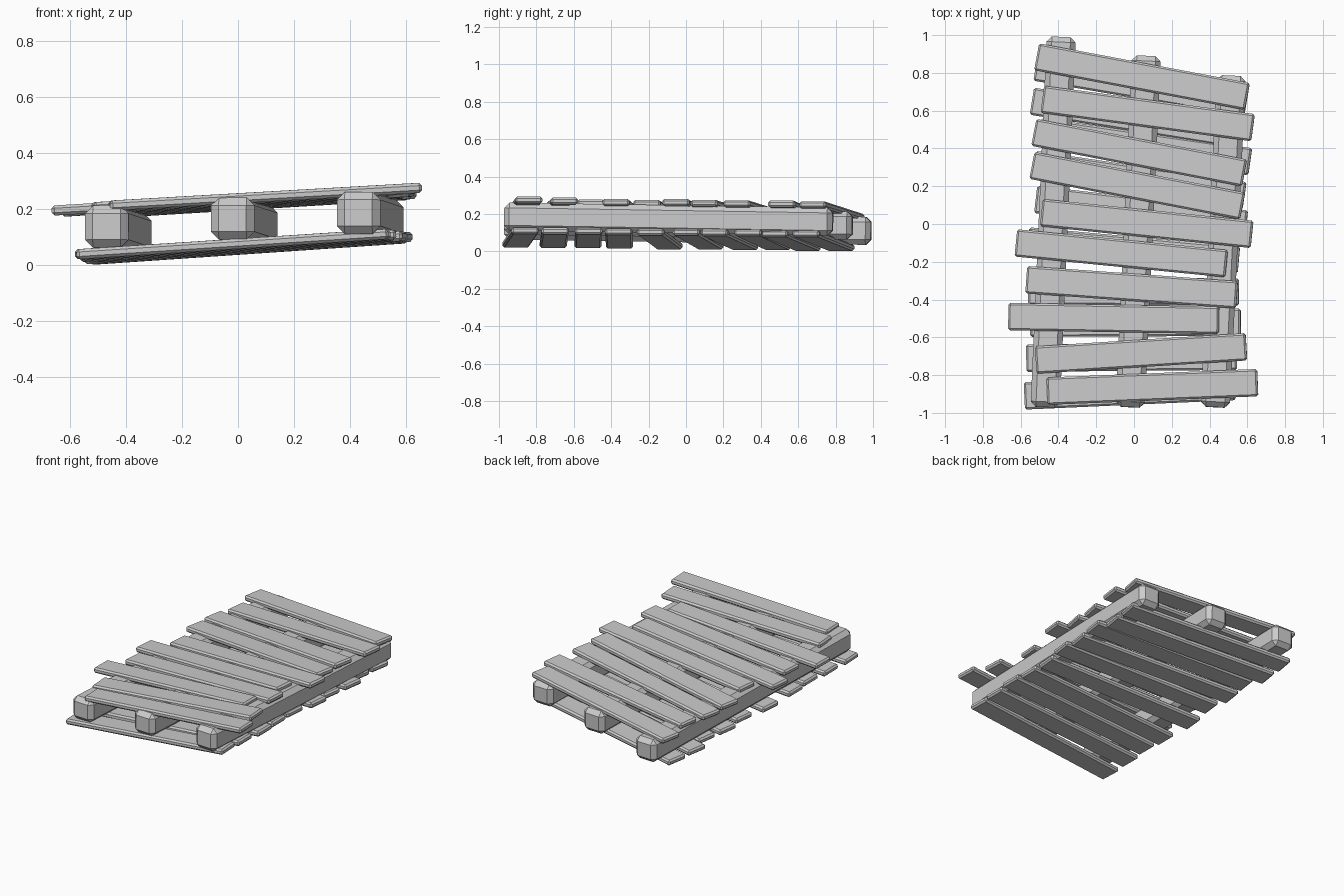
import bpy, bmesh
from mathutils import Vector, Matrix

cube = bpy.data.objects.get("Cube")
if cube:
    bpy.data.objects.remove(cube, do_unlink=True)

wood = bpy.data.materials.new("pale_grey_wood")
wood.use_nodes = True
wood.diffuse_color = (0.6, 0.6, 0.6, 1)
wood.node_tree.nodes["Principled BSDF"].inputs["Base Color"].default_value = (0.6, 0.6, 0.6, 1)


def timber(name, start, end, width, height, chamfer):
    """Chamfered bar running from start to end."""
    start, end = Vector(start), Vector(end)
    along = (end - start).normalized()
    side = Vector((0, 0, 1)).cross(along).normalized()
    up = along.cross(side)
    turn = Matrix((along, side, up)).transposed().to_4x4()
    mesh = bpy.data.meshes.new(name)
    bm = bmesh.new()
    bmesh.ops.create_cube(bm, size=1)
    bmesh.ops.scale(bm, vec=((end - start).length, width, height), verts=bm.verts)
    bmesh.ops.bevel(bm, geom=bm.edges[:], offset=chamfer, segments=1, affect='EDGES')
    bm.to_mesh(mesh)
    bm.free()
    mesh.materials.append(wood)
    obj = bpy.data.objects.new(name, mesh)
    obj.matrix_world = Matrix.Translation((start + end) / 2) @ turn
    bpy.context.collection.objects.link(obj)


def top_z(x, y):
    return 0.226 + 0.058 * x - 0.015 * y


def bottom_z(x, y):
    return 0.065 + 0.066 * x - 0.013 * y


def deck(name, rows, length, height_at):
    """Uneven row of planks: left end x, left end y, right end y."""
    for i, (x, y_left, y_right) in enumerate(rows, 1):
        x2 = x + length
        timber(f"{name}_{i}", (x, y_left, height_at(x, y_left)),
               (x2, y_right, height_at(x2, y_right)), 0.145, 0.036, 0.01)


# Upper deck, back to front
deck("top_plank", [
    (-0.515, 0.885, 0.675), (-0.485, 0.66, 0.51), (-0.53, 0.485, 0.27),
    (-0.54, 0.31, 0.095), (-0.49, 0.06, -0.055), (-0.625, -0.1, -0.21),
    (-0.57, -0.295, -0.375), (-0.665, -0.49, -0.51), (-0.52, -0.72, -0.65),
    (-0.46, -0.885, -0.84)], 1.115, top_z)

# Lower deck, front to back
deck("bottom_plank", [
    (-0.58, -0.91, -0.86), (-0.57, -0.71, -0.7), (-0.55, -0.525, -0.52),
    (-0.56, -0.355, -0.36), (-0.56, -0.09, -0.19), (-0.52, 0.13, 0.0),
    (-0.53, 0.315, 0.15), (-0.5, 0.49, 0.33), (-0.54, 0.65, 0.47),
    (-0.52, 0.83, 0.64)], 1.115, bottom_z)

# Three bearers between the decks
for name, x, z, back in (("right_beam", -0.47, 0.138, 0.99),
                         ("middle_beam", -0.02, 0.167, 0.89),
                         ("left_beam", 0.43, 0.187, 0.785)):
    timber(name, (x, -0.97, z), (x + 0.085, back, z - 0.028), 0.155, 0.15, 0.028)
